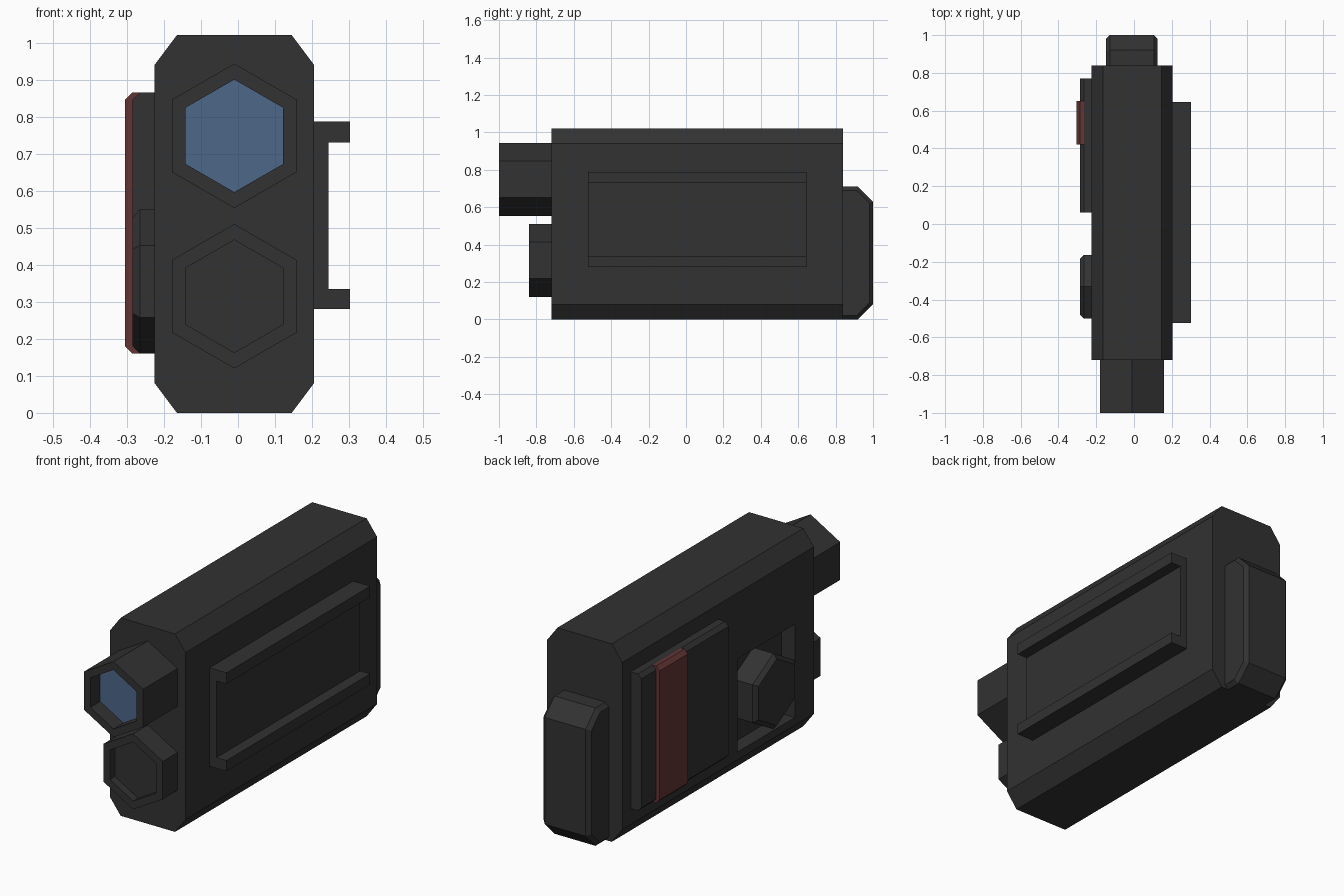
import bpy, bmesh, math

if "Cube" in bpy.data.objects:
    bpy.data.objects.remove(bpy.data.objects["Cube"])


def material(name, rgb):
    m = bpy.data.materials.new(name)
    m.diffuse_color = (*rgb, 1)
    m.use_nodes = True
    m.node_tree.nodes["Principled BSDF"].inputs["Base Color"].default_value = m.diffuse_color
    return m


DARK = material("dark grey", (0.032, 0.032, 0.032))
RED = material("dull red", (0.125, 0.034, 0.034))
BLUE = material("lens blue", (0.075, 0.135, 0.25))


def loft(name, rings, mat):
    """Skin a row of equal-length point rings and cap both ends."""
    bm = bmesh.new()
    vs = [[bm.verts.new(p) for p in ring] for ring in rings]
    n = len(rings[0])
    for a, b in zip(vs, vs[1:]):
        for i in range(n):
            j = (i + 1) % n
            bm.faces.new((a[i], a[j], b[j], b[i]))
    bm.faces.new(vs[0])
    bm.faces.new(vs[-1])
    bmesh.ops.recalc_face_normals(bm, faces=bm.faces)
    me = bpy.data.meshes.new(name)
    bm.to_mesh(me)
    bm.free()
    me.materials.append(mat)
    ob = bpy.data.objects.new(name, me)
    bpy.context.collection.objects.link(ob)
    return ob


def along_y(profile, y):
    return [(x, y, z) for x, z in profile]


def along_x(profile, x):
    return [(x, y, z) for y, z in profile]


def hexagon(cu, cv, r):
    """Six-sided profile with a corner pointing up."""
    return [(cu + r * math.sin(k * math.pi / 3), cv + r * math.cos(k * math.pi / 3))
            for k in range(6)]


def octagon(u0, u1, v0, v1, cu, cv):
    """Rectangle with chamfered corners."""
    return [(u0 + cu, v0), (u1 - cu, v0), (u1, v0 + cv), (u1, v1 - cv),
            (u1 - cu, v1), (u0 + cu, v1), (u0, v1 - cv), (u0, v0 + cv)]


# main body with a square pocket in the left side
case = octagon(-0.225, 0.205, 0, 1.02, 0.06, 0.08)
body = loft("body", [along_y(case, -0.72), along_y(case, 0.84)], DARK)
square = [(-0.565, 0.12), (-0.1, 0.12), (-0.1, 0.60), (-0.565, 0.60)]
cutter = loft("pocket_cutter", [along_x(square, -0.3), along_x(square, -0.15)], DARK)
cutter.hide_render = True
cutter.hide_viewport = True
cut = body.modifiers.new("pocket", "BOOLEAN")
cut.operation = "DIFFERENCE"
cut.solver = "EXACT"
cut.object = cutter

# hexagonal front barrels, hollow at the front
for name, z, front, depth in (("upper_barrel", 0.748, -1.0, 0.085),
                              ("lower_barrel", 0.315, -0.84, 0.04)):
    outer, inner = hexagon(-0.01, z, 0.195), hexagon(-0.01, z, 0.152)
    loft(name, [along_y(outer, -0.70), along_y(outer, front),
                along_y(inner, front), along_y(inner, front + depth)], DARK)

# blue lens at the bottom of the upper barrel
glass = hexagon(-0.01, 0.748, 0.152)
loft("lens", [along_y(glass, -0.92), along_y(glass, -0.914)], BLUE)

# channel rail on the right side
rail = [(0.195, 0.28), (0.302, 0.28), (0.302, 0.335), (0.245, 0.335),
        (0.245, 0.73), (0.302, 0.73), (0.302, 0.787), (0.195, 0.787)]
loft("side_rail", [along_y(rail, -0.525), along_y(rail, 0.645)], DARK)

# left side plate and the red slider on it, chamfered at top and bottom


def slab(x_out, x_in):
    return [(x_in, 0.16), (x_out + 0.02, 0.16), (x_out, 0.18),
            (x_out, 0.845), (x_out + 0.02, 0.865), (x_in, 0.865)]


plate = slab(-0.285, -0.215)
loft("side_plate", [along_y(plate, 0.06), along_y(plate, 0.77)], DARK)
slider = slab(-0.305, -0.265)
loft("red_slider", [along_y(slider, 0.42), along_y(slider, 0.65)], RED)

# hexagonal knob standing in the pocket
knob, knob_top = hexagon(-0.332, 0.355, 0.195), hexagon(-0.332, 0.355, 0.172)
loft("knob", [along_x(knob, -0.14), along_x(knob, -0.265), along_x(knob_top, -0.285)], DARK)

# rear cap with a small chamfer around both sides


def cap(d):
    return [(0.83, d), (0.92 - d * 0.4, d), (1.0 - d, 0.08 + d * 0.4),
            (1.0 - d, 0.63 - d * 0.4), (0.92 - d * 0.4, 0.71 - d), (0.83, 0.71 - d)]


loft("rear_cap", [along_x(cap(0.02), -0.148), along_x(cap(0), -0.128),
                  along_x(cap(0), 0.105), along_x(cap(0.02), 0.125)], DARK)
